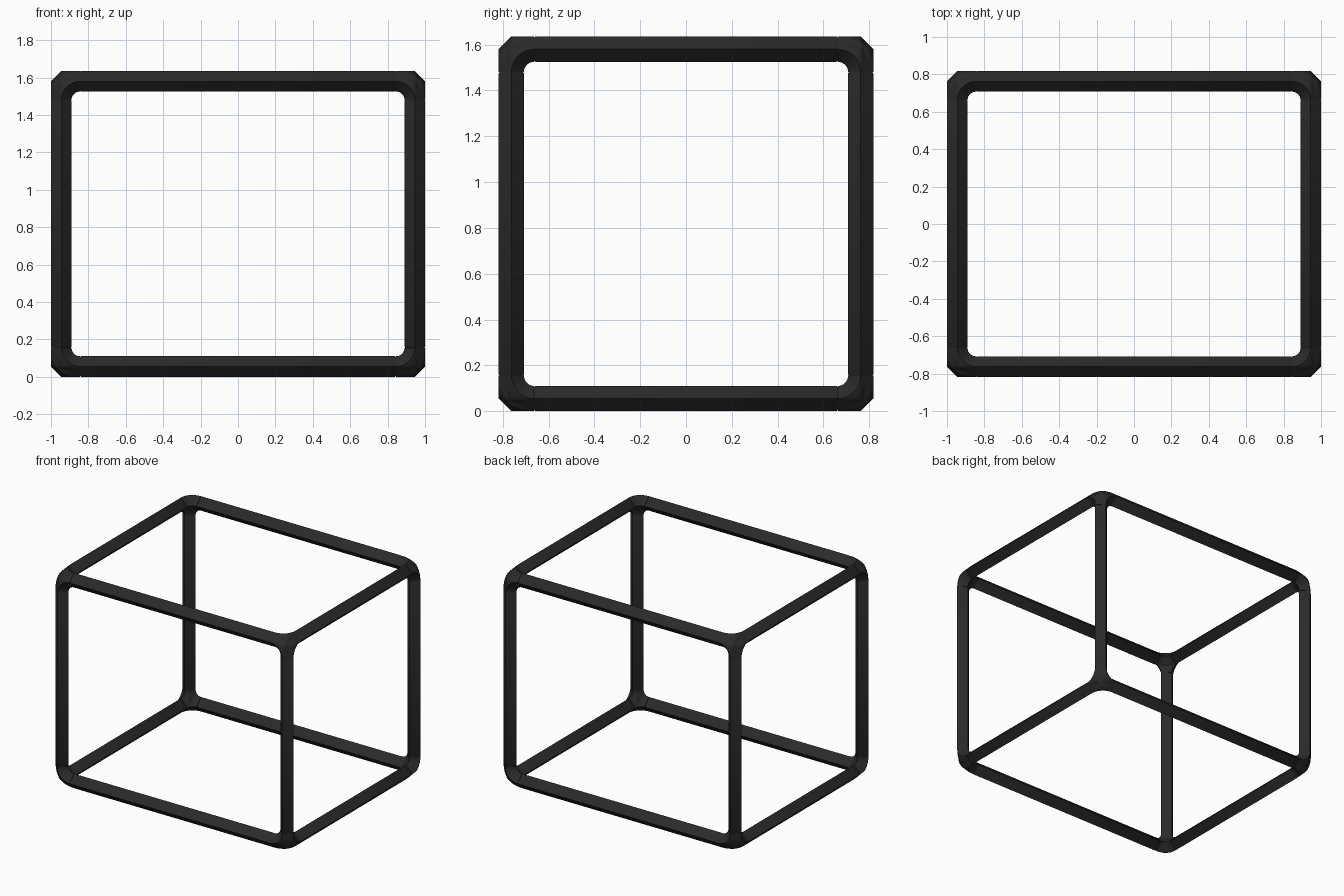
import bpy, bmesh
from math import sin, cos, pi, radians
from itertools import product
from mathutils import Vector

if "Cube" in bpy.data.objects:
    bpy.data.objects.remove(bpy.data.objects["Cube"])

R = 0.055                                # half width of the diamond section
REACH = 0.10                             # length of each corner arm
HALF = Vector((0.945, 0.7625, 0.7625))   # bar centre lines from the middle
MIDDLE = Vector((0, 0, HALF.z + R))
STEPS = 8

black = bpy.data.materials.new("matte_black")
black.use_nodes = True
colour = (0.023, 0.023, 0.023, 1)
black.diffuse_color = colour
shader = black.node_tree.nodes["Principled BSDF"]
shader.inputs["Base Color"].default_value = colour
shader.inputs["Roughness"].default_value = 0.6


def finish(bm, name):
    bmesh.ops.remove_doubles(bm, verts=bm.verts, dist=1e-5)
    bmesh.ops.holes_fill(bm, edges=bm.edges, sides=4)
    bmesh.ops.recalc_face_normals(bm, faces=bm.faces)
    mesh = bpy.data.meshes.new(name)
    bm.to_mesh(mesh)
    bm.free()
    mesh.materials.append(black)
    for poly in mesh.polygons:
        poly.use_smooth = True
    mesh.set_sharp_from_angle(angle=radians(35))
    obj = bpy.data.objects.new(name, mesh)
    bpy.context.collection.objects.link(obj)


def strip(bm, a, b, closed=False):
    # quads between two rows of vertices
    n = len(a)
    for i in range(n if closed else n - 1):
        j = (i + 1) % n
        bm.faces.new((a[i], a[j], b[j], b[i]))


def arc(k, radius, height):
    # quarter turn in the plane across axis k
    points = []
    for s in range(STEPS + 1):
        a = pi / 2 * (1 - s / STEPS)
        p = Vector()
        p[k] = height
        p[(k + 1) % 3] = radius * cos(a) - REACH
        p[(k + 2) % 3] = radius * sin(a) - REACH
        points.append(p)
    return points


def corner(signs, name):
    bm = bmesh.new()

    def place(p):
        return bm.verts.new([s * (h + c) + m for s, h, c, m in zip(signs, HALF, p, MIDDLE)])

    ridges = [arc(k, REACH, R) for k in range(3)]
    fillets = [arc(k, REACH - R, 0) for k in range(3)]
    # side faces between outer ridges and inner fillets
    for ridge, fillet in zip(ridges, fillets):
        strip(bm, [place(p) for p in ridge], [place(p) for p in fillet])
    # rounded outer cap and inner hollow
    for rails, depth in ((ridges, 0.01), (fillets, -0.045)):
        loop = [p for rail in rails for p in rail]
        centre = Vector((depth,) * 3)
        bulge = Vector((0.0175,) * 3)
        rings = []
        for t in (0, 0.2, 0.4, 0.6, 0.8):
            rings.append([place(p.lerp(centre, t) + bulge * t * (1 - t)) for p in loop])
        for a, b in zip(rings, rings[1:]):
            strip(bm, a, b, closed=True)
        tip = place(centre)
        last = rings[-1]
        for i in range(len(last)):
            bm.faces.new((last[i], last[(i + 1) % len(last)], tip))
    finish(bm, name)


def bar(k, u, v, name):
    # diamond bar along axis k, with narrowed ends that leave a fine groove
    bm = bmesh.new()
    i, j = (k + 1) % 3, (k + 2) % 3
    end = HALF[k] - REACH
    rings = []
    for along, r in ((-end, R * 0.92), (0.005 - end, R), (end - 0.005, R), (end, R * 0.92)):
        ring = []
        for q in range(4):
            p = Vector()
            p[k] = along
            p[i] = u * HALF[i] + r * cos(q * pi / 2)
            p[j] = v * HALF[j] + r * sin(q * pi / 2)
            ring.append(bm.verts.new(p + MIDDLE))
        rings.append(ring)
    for a, b in zip(rings, rings[1:]):
        strip(bm, a, b, closed=True)
    finish(bm, name)


SIDES = (("right", "left"), ("front", "back"), ("bottom", "top"))


def label(axis, sign):
    return SIDES[axis][sign > 0]


# twelve bars
for k, kind in enumerate(("cross_bar", "depth_bar", "post")):
    i, j = (k + 1) % 3, (k + 2) % 3
    for u, v in product((-1, 1), repeat=2):
        bar(k, u, v, f"{label(i, u)}_{label(j, v)}_{kind}")

# eight corner joints
for signs in product((-1, 1), repeat=3):
    corner(signs, "_".join(label(a, s) for a, s in enumerate(signs)) + "_corner")
